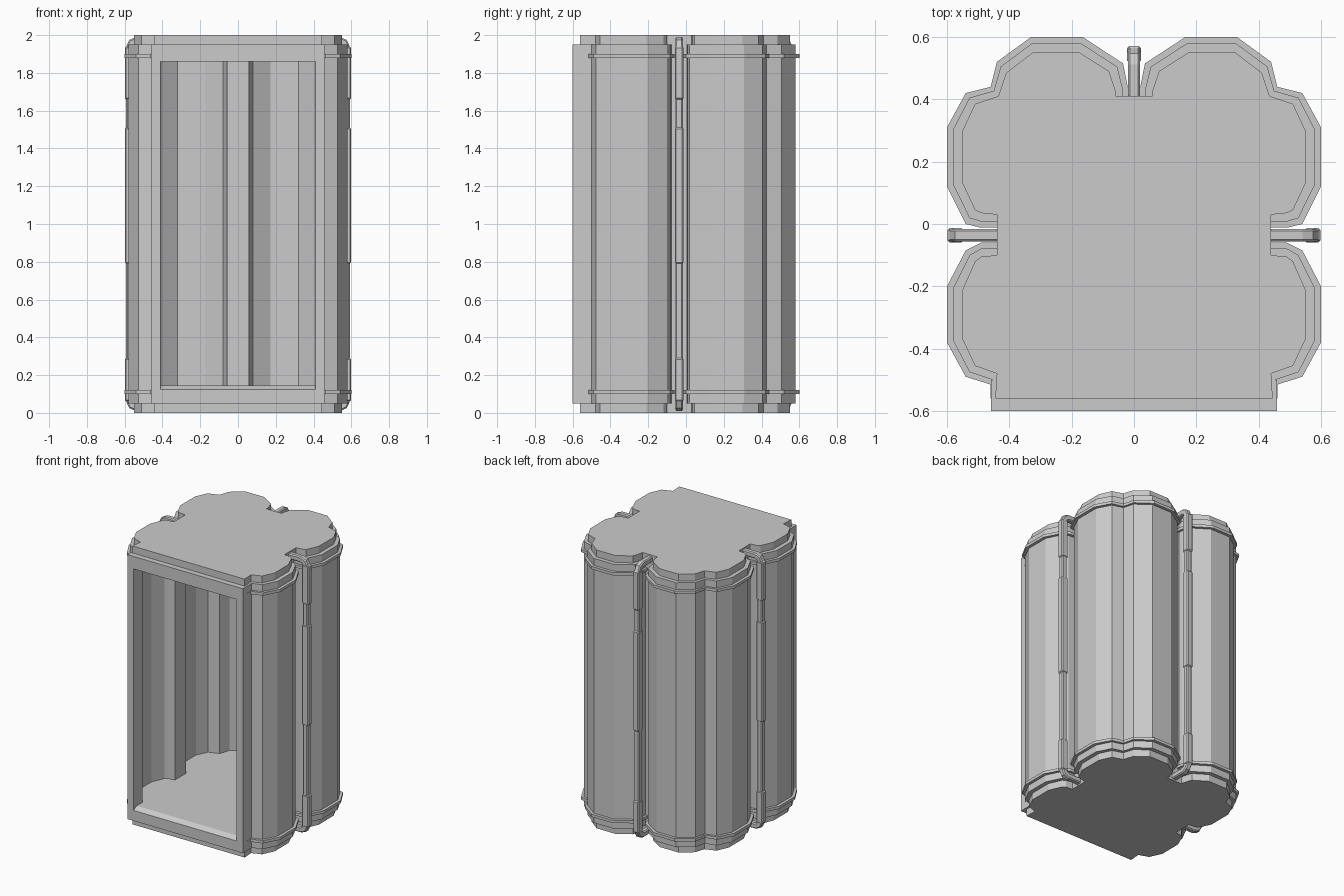
import bpy, bmesh, math
from mathutils import Matrix, Vector

if "Cube" in bpy.data.objects:
    bpy.data.objects.remove(bpy.data.objects["Cube"])

# Right half outlines, front to back: widest rim, and recessed cap
RIM = [(.46, -.56), (.46, -.515), (.54, -.49), (.6, -.38), (.6, -.2), (.54, -.085), (.49, -.06), (.44, -.06),
       (.44, -.012), (.49, -.012), (.54, 0), (.6, .12), (.6, .31), (.54, .42), (.46, .44), (.44, .52),
       (.33, .6), (.165, .6), (.035, .515), (.02, .44), (.02, .41)]
CAP = [(.445, -.56), (.44, -.48), (.51, -.455), (.55, -.37), (.55, -.21), (.51, -.12), (.49, -.105), (.44, -.1),
       (.44, .03), (.49, .035), (.51, .045), (.55, .13), (.55, .3), (.51, .385), (.435, .41), (.41, .485),
       (.325, .55), (.175, .55), (.08, .49), (.06, .43), (.06, .41)]


def outline(t, s=1.0):
    half = [(s * (a[0] + (b[0] - a[0]) * t), s * (a[1] + (b[1] - a[1]) * t)) for a, b in zip(RIM, CAP)]
    half[0] = (half[0][0], -.56)
    return half + [(-x, y) for x, y in reversed(half)]


def finish(bm, name, inward=False):
    bmesh.ops.recalc_face_normals(bm, faces=bm.faces)
    if inward:
        bmesh.ops.reverse_faces(bm, faces=bm.faces)
    me = bpy.data.meshes.new(name)
    bm.to_mesh(me)
    bm.free()
    ob = bpy.data.objects.new(name, me)
    bpy.context.collection.objects.link(ob)
    return ob


def loft(name, levels, open_front, inward=False):
    """Stack outlines (points, z); leave the front open between open_front heights."""
    bm = bmesh.new()
    rings = [[bm.verts.new((x, y, z)) for x, y in pts] for pts, z in levels]
    bm.faces.new(rings[0])
    bm.faces.new(rings[-1])
    for k in range(len(rings) - 1):
        a, b = rings[k], rings[k + 1]
        n = len(a)
        zlo, zhi = levels[k][1], levels[k + 1][1]
        for i in range(n):
            j = (i + 1) % n
            if j == 0 and zlo >= open_front[0] and zhi <= open_front[1]:
                continue
            bm.faces.new((a[i], a[j], b[j], b[i]))
    return finish(bm, name, inward)


# Lobed outer shell with caps and rim bands
rim, body, cap = outline(0), outline(.42), outline(1)
low = [(cap, 0), (cap, .05), (body, .05), (body, .1), (rim, .1), (rim, .12), (body, .12)]
loft("lobed_shell", low + [(p, 2 - z) for p, z in reversed(low)], (.05, 1.95))

# Hollow room following the lobes
room = outline(1, .985)
loft("interior_lining", [(room, .145), (room, 1.86)], (0, 2), True)

# Door frame: nested rectangles, with a sloped sill
bm = bmesh.new()
rects = [(.458, .05, 1.95, -.5), (.458, .05, 1.95, -.6), (.41, .125, 1.86, -.6), (.41, .145, 1.86, -.565),
         (.41, .145, 1.86, -.5)]
loops = [[bm.verts.new(p) for p in ((-w, y, a), (w, y, a), (w, y, b), (-w, y, b))] for w, a, b, y in rects]
for k in range(len(loops)):
    a, b = loops[k], loops[(k + 1) % len(loops)]
    for i in range(4):
        j = (i + 1) % 4
        bm.faces.new((a[i], a[j], b[j], b[i]))
finish(bm, "door_frame")


def pipe(name, angle, shift):
    """Bent square pipe in a groove, with thicker sleeves along it."""
    top = [((.43, 1.99), (.43, 1.95)), ((.54, 1.99), (.53, 1.95)), ((.575, 1.975), (.546, 1.943)),
           ((.592, 1.94), (.553, 1.925))]
    path = top + [((o[0], 2 - o[1]), (i[0], 2 - i[1])) for o, i in reversed(top)]
    bm = bmesh.new()
    w = .02
    rings = [[bm.verts.new(p) for p in ((o[0], -w, o[1]), (o[0], w, o[1]), (i[0], w, i[1]), (i[0], -w, i[1]))]
             for o, i in path]
    for a, b in zip(rings, rings[1:]):
        for i in range(4):
            j = (i + 1) % 4
            bm.faces.new((a[i], a[j], b[j], b[i]))
    bm.faces.new(rings[0])
    bm.faces.new(rings[-1])
    for z0, z1 in ((.06, .29), (.79, 1.51), (1.66, 1.94)):
        m = Matrix.Translation((.573, 0, (z0 + z1) / 2)) @ Matrix.Diagonal((.052, .046, z1 - z0, 1))
        bmesh.ops.create_cube(bm, size=1, matrix=m)
    bm.transform(Matrix.Translation(shift) @ Matrix.Rotation(angle, 4, 'Z'))
    ob = finish(bm, name)
    bev = ob.modifiers.new("chamfer", 'BEVEL')
    bev.width, bev.segments, bev.angle_limit = .007, 1, math.radians(60)


# Three pipes: right, left and back
pipe("right_pipe", 0, Vector((0, -.036, 0)))
pipe("left_pipe", math.pi, Vector((0, -.036, 0)))
pipe("back_pipe", math.pi / 2, Vector((0, -.028, 0)))
